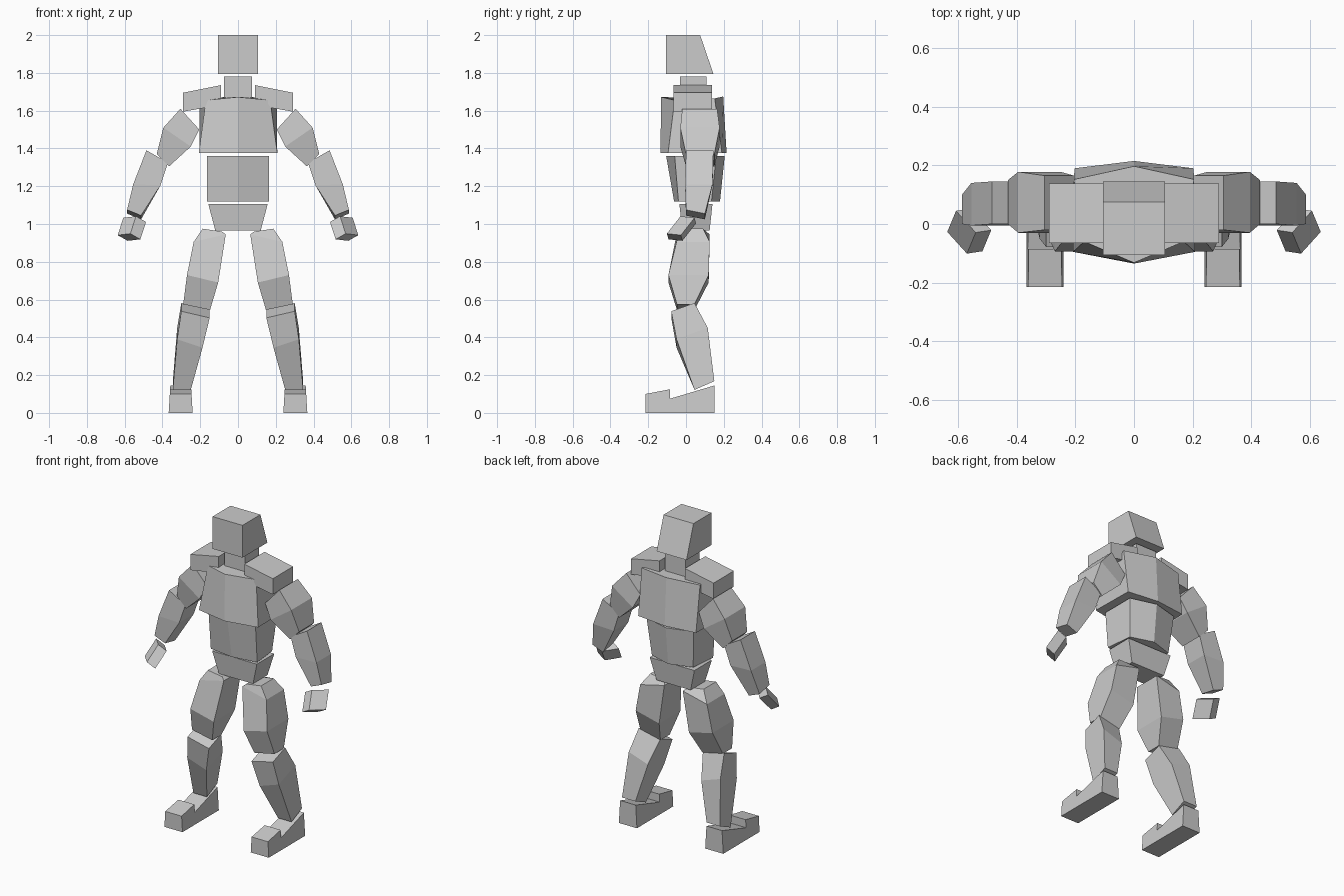
import bpy, bmesh
from mathutils import Vector

if "Cube" in bpy.data.objects:
    bpy.data.objects.remove(bpy.data.objects["Cube"])

grey = bpy.data.materials.new("light_grey")
grey.diffuse_color = (0.6, 0.6, 0.6, 1)
grey.use_nodes = True
grey.node_tree.nodes["Principled BSDF"].inputs["Base Color"].default_value = grey.diffuse_color


def loft(name, rings):
    """Skin matching rings of points, cap both ends."""
    bm = bmesh.new()
    rows = [[bm.verts.new(p) for p in ring] for ring in rings]
    n = len(rows[0])
    for a, b in zip(rows, rows[1:]):
        for i in range(n):
            j = (i + 1) % n
            bm.faces.new((a[i], a[j], b[j], b[i]))
    bm.faces.new(rows[0][::-1])
    bm.faces.new(rows[-1])
    bmesh.ops.recalc_face_normals(bm, faces=bm.faces[:])
    me = bpy.data.meshes.new(name)
    bm.to_mesh(me)
    bm.free()
    me.materials.append(grey)
    ob = bpy.data.objects.new(name, me)
    bpy.context.collection.objects.link(ob)
    return ob


def rect(x0, x1, y0, y1, z):
    return [(x0, y0, z), (x1, y0, z), (x1, y1, z), (x0, y1, z)]


def plate(front, back):
    """Six-point ring: side corners plus a centre ridge, front and back.
    Each side is (corner x, corner y, corner z, centre y, centre z)."""
    fx, fy, fz, fc, fcz = front
    bx, by, bz, bc, bcz = back
    return [(-fx, fy, fz), (0, fc, fcz), (fx, fy, fz),
            (bx, by, bz), (0, bc, bcz), (-bx, by, bz)]


def limb_ring(inner, outer, y0, y1, tilt=0.0):
    """Slanted ring from (x, z) of the inner and outer edge; tilt lifts the back."""
    (xi, zi), (xo, zo) = inner, outer
    return [(xi, y0, zi - tilt), (xo, y0, zo - tilt),
            (xo, y1, zo + tilt), (xi, y1, zi + tilt)]


def pair(name, rings):
    """Make the part on both sides of the body."""
    for side, s in (("right", 1), ("left", -1)):
        loft(f"{side}_{name}", [[(s * x, y, z) for x, y, z in r] for r in rings])


# Head and neck
loft("head", [rect(-.105, .105, -.105, .145, 1.795),
              rect(-.105, .105, -.105, .075, 2.0)])
loft("neck", [rect(-.073, .073, -.033, .108, 1.62),
              rect(-.073, .073, -.033, .108, 1.78)])

# Torso
loft("chest", [plate((.208, -.095, 1.375, -.135, 1.375), (.203, .19, 1.375, .215, 1.375)),
               plate((.17, -.06, 1.655, -.132, 1.672), (.205, .152, 1.665, .197, 1.675))])
loft("abdomen", [plate((.163, -.04, 1.12, -.063, 1.12), (.145, .135, 1.12, .18, 1.12)),
                 plate((.165, -.06, 1.36, -.105, 1.36), (.165, .16, 1.36, .205, 1.36))])
loft("pelvis", [rect(-.12, .12, -.02, .125, .965),
                rect(-.157, .157, -.035, .14, 1.105)])

# Shoulder pads
pair("shoulder_pad", [limb_ring((.09, 1.63), (.29, 1.595), -.065, .138),
                      limb_ring((.09, 1.735), (.29, 1.695), -.065, .138)])

# Arms
pair("upper_arm", [limb_ring((.205, 1.50), (.305, 1.61), -.02, .165),
                   limb_ring((.25, 1.41), (.395, 1.51), -.03, .178),
                   limb_ring((.365, 1.305), (.43, 1.37), 0, .15)])
pair("forearm", [limb_ring((.37, 1.325), (.485, 1.39), 0, .145),
                 limb_ring((.41, 1.205), (.555, 1.21), -.005, .14),
                 limb_ring((.513, 1.035), (.587, 1.065), 0, .1, -.01)])

# Hands: tilted blocks from a centre and three half axes
c = Vector((.562, -.024, .976))
u, v, w = (Vector(p) for p in ((-.015, .036, .046), (.0335, .037, -.004), (.0265, -.004, .015)))
pair("hand", [[c + k * w + i * u + j * v for i, j in ((-1, -1), (1, -1), (1, 1), (-1, 1))]
              for k in (-1, 1)])

# Legs
pair("thigh", [limb_ring((.085, .96), (.187, .975), -.035, .09),
               limb_ring((.065, .945), (.235, .905), -.05, .125),
               limb_ring((.105, .69), (.27, .73), -.093, .12),
               limb_ring((.148, .545), (.29, .575), -.048, .045)])
pair("shin", [limb_ring((.15, .525), (.3, .56), -.078, .045, .022),
              limb_ring((.188, .375), (.322, .42), -.05, .115, .03),
              limb_ring((.25, .145), (.345, .145), .045, .15, .023)])

# Feet: side profile drawn across the foot's width
profile = [(-.215, 0), (.15, 0), (.15, .145), (-.085, .075), (-.085, .125), (-.215, .1)]
pair("foot", [[(x + t * z, y, z) for y, z in profile]
              for x, t in ((.24, .06), (.367, -.06))])
